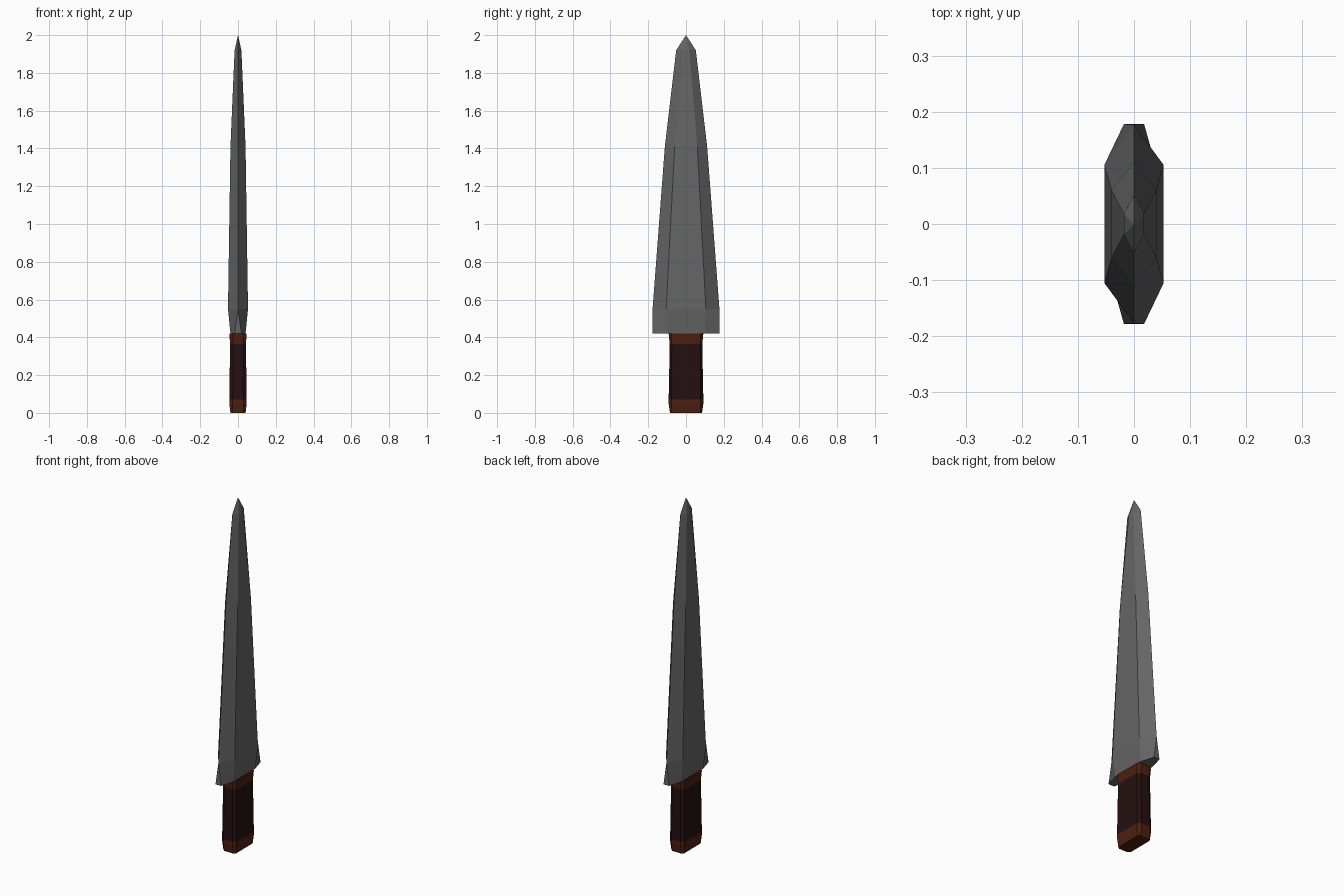
import bpy, bmesh

if "Cube" in bpy.data.objects:
    bpy.data.objects.remove(bpy.data.objects["Cube"])


def material(name, rgb):
    m = bpy.data.materials.new(name)
    m.diffuse_color = (*rgb, 1)
    m.use_nodes = True
    m.node_tree.nodes["Principled BSDF"].inputs["Base Color"].default_value = m.diffuse_color
    return m


def loft(name, rings, mat, tip=None):
    """Skin a stack of (z, outline) rings, closed by caps or a tip."""
    bm = bmesh.new()
    loops = [[bm.verts.new((x, y, z)) for x, y in outline] for z, outline in rings]
    n = len(loops[0])
    for a, b in zip(loops, loops[1:]):
        for i in range(n):
            j = (i + 1) % n
            bm.faces.new((a[i], a[j], b[j], b[i]))
    bm.faces.new(loops[0][::-1])
    if tip is None:
        bm.faces.new(loops[-1])
    else:
        t = bm.verts.new((0, 0, tip))
        for i in range(n):
            bm.faces.new((loops[-1][i], loops[-1][(i + 1) % n], t))
    bmesh.ops.remove_doubles(bm, verts=bm.verts, dist=1e-5)
    bmesh.ops.recalc_face_normals(bm, faces=bm.faces)
    me = bpy.data.meshes.new(name)
    bm.to_mesh(me)
    bm.free()
    me.materials.append(mat)
    ob = bpy.data.objects.new(name, me)
    bpy.context.collection.objects.link(ob)
    return ob


def octagon(x, flat, edge_x, edge_y):
    """Flat sides at +-x, bevelled towards an edge of half width edge_x."""
    return [(x, -flat), (x, flat), (edge_x, edge_y), (-edge_x, edge_y),
            (-x, flat), (-x, -flat), (-edge_x, -edge_y), (edge_x, -edge_y)]


steel = material("steel", (0.13, 0.13, 0.13))
leather = material("leather", (0.018, 0.005, 0.005))
wood = material("wood", (0.075, 0.014, 0.005))

# Blade: blunt at the heel, sharp edge above, short faceted point
loft("blade", [
    (0.42, octagon(0.040, 0.10, 0.018, 0.178)),
    (0.55, octagon(0.053, 0.105, 0, 0.177)),
    (1.41, octagon(0.040, 0.06, 0, 0.112)),
    (1.92, octagon(0.018, 0.018, 0, 0.052)),
], steel, tip=2.0)

# Handle: leather grip between two wooden collars
base = octagon(0.040, 0.075, 0.028, 0.085)
full = octagon(0.046, 0.078, 0.028, 0.092)
mid = octagon(0.042, 0.075, 0.026, 0.086)
top = octagon(0.046, 0.078, 0.028, 0.092)
loft("pommel", [(0, base), (0.05, full), (0.07, full)], wood)
loft("grip", [(0.07, full), (0.365, mid)], leather)
loft("collar", [(0.365, mid), (0.42, top)], wood)
